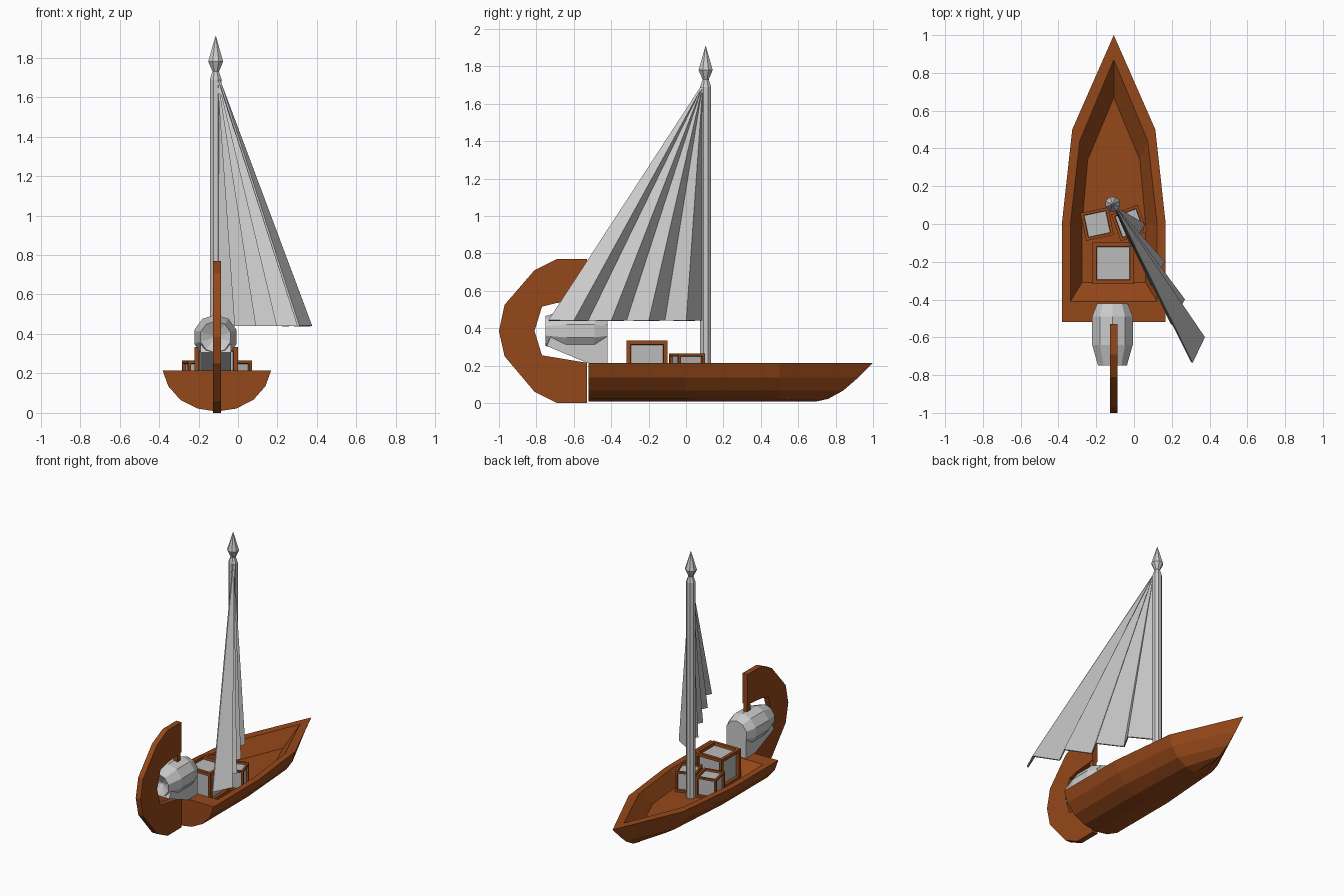
import bpy, bmesh, math
from mathutils import Matrix, Vector

if "Cube" in bpy.data.objects:
    bpy.data.objects.remove(bpy.data.objects["Cube"])

CX = -0.107  # boat centre line


def material(name, rgb):
    m = bpy.data.materials.new(name)
    m.diffuse_color = (*rgb, 1)
    m.use_nodes = True
    m.node_tree.nodes["Principled BSDF"].inputs["Base Color"].default_value = m.diffuse_color
    return m


WOOD = material("wood", (0.30, 0.065, 0.01))
GREY = material("grey", (0.5, 0.5, 0.5))


def finish(name, bm, mats=()):
    bmesh.ops.remove_doubles(bm, verts=bm.verts, dist=1e-5)
    bmesh.ops.recalc_face_normals(bm, faces=bm.faces)
    me = bpy.data.meshes.new(name)
    bm.to_mesh(me)
    bm.free()
    for m in mats:
        me.materials.append(m)
    ob = bpy.data.objects.new(name, me)
    bpy.context.collection.objects.link(ob)
    return ob


def skin(name, loops, mats=()):
    """Join closed loops of points and cap both ends."""
    bm = bmesh.new()
    rings = [[bm.verts.new(p) for p in lp] for lp in loops]
    n = len(rings[0])
    for a, b in zip(rings, rings[1:]):
        for i in range(n):
            j = (i + 1) % n
            bm.faces.new((a[i], a[j], b[j], b[i]))
    bm.faces.new(rings[0])
    bm.faces.new(rings[-1])
    bmesh.ops.dissolve_degenerate(bm, dist=1e-5, edges=bm.edges)
    return finish(name, bm, mats)


def lathe(name, profile, sides, mat):
    """Rings of (radius, height) placed by a matrix."""
    t = [2 * math.pi * (i + 0.5) / sides for i in range(sides)]
    return skin(name, [[mat @ Vector((r * math.cos(a), r * math.sin(a), h)) for a in t]
                       for r, h in profile])


def plate(name, pts, x, width, mats=()):
    """Side outline (y, z) extruded across x."""
    return skin(name, [[(x + s * width / 2, y, z) for y, z in pts] for s in (-1, 1)], mats)


# Hull: outlines from keel to rim, then down into the hold
def outline(z, w, stern, mid, y1, w1, tip):
    half = [(w, stern), (w, mid), (w1, y1)]
    return [(CX - x, y, z) for x, y in half] + [(CX, tip, z)] + \
           [(CX + x, y, z) for x, y in reversed(half)]


levels = [(0.007, 0.001, 0.69), (0.022, 0.098, 0.76), (0.066, 0.185, 0.84),
          (0.135, 0.246, 0.92), (0.215, 0.275, 1.0)]
loops = [outline(z, w, -0.52, 0, 0.5, w * 0.8, tip) for z, w, tip in levels]
loops.append(outline(0.215, 0.23, -0.41, 0, 0.44, 0.18, 0.87))
loops.append(outline(0.115, 0.168, -0.31, 0, 0.34, 0.138, 0.67))
skin("hull", loops, [WOOD])

# Curved stern hook with a short post
hook = [(-0.53, 0), (-0.69, 0), (-0.81, 0.06), (-0.97, 0.25), (-1.0, 0.385), (-0.97, 0.525),
        (-0.81, 0.71), (-0.69, 0.77), (-0.53, 0.77), (-0.53, 0.55), (-0.69, 0.535),
        (-0.77, 0.515), (-0.81, 0.385), (-0.77, 0.255), (-0.53, 0.215)]
plate("stern_hook", hook, CX, 0.04, [WOOD])
plate("hook_post", [(-0.57, 0.46), (-0.53, 0.46), (-0.53, 0.56), (-0.57, 0.56)], CX, 0.03, [WOOD])

# Stern barrel on its wedge-shaped mount
barrel_at = Matrix.Translation((CX - 0.007, 0, 0.385)) @ Matrix.Rotation(math.pi / 2, 4, 'X')
lathe("stern_barrel", [(0.085, 0.42), (0.113, 0.49), (0.113, 0.64), (0.08, 0.75), (0.003, 0.71)],
      10, barrel_at)
plate("barrel_mount", [(-0.42, 0.215), (-0.53, 0.215), (-0.745, 0.305), (-0.72, 0.36),
                       (-0.42, 0.42)], CX - 0.005, 0.155)

# Mast with pointed finial
lathe("mast", [(0.032, 0.115), (0.032, 1.69), (0.018, 1.73), (0.041, 1.78), (0.001, 1.91)],
      8, Matrix.Translation((CX - 0.006, 0.105, 0)))

# Pleated sail fanning down from the mast head
foot = [(-0.1, 0.085)]
for i in range(4):
    foot.append((0.052 + 0.106 * i, 0.0 - 0.2 * i))
    foot.append((-0.012 + 0.106 * i, -0.115 - 0.206 * i))
bm = bmesh.new()
apex = Vector((-0.1, 0.088, 1.70))
low = [bm.verts.new((x, y, 0.44)) for x, y in foot]
high = [bm.verts.new(apex.lerp(v.co, 0.012)) for v in low]
for i in range(len(low) - 1):
    bm.faces.new((low[i], low[i + 1], high[i + 1], high[i]))
sail = finish("sail", bm)
mod = sail.modifiers.new("thickness", 'SOLIDIFY')
mod.thickness = 0.012
mod.offset = 0


# Framed crates with sunken grey panels
def crate(name, x, y, size, turn):
    bm = bmesh.new()
    m = Matrix.Translation((x, y, 0.115 + size / 2)) @ Matrix.Rotation(math.radians(turn), 4, 'Z')
    bmesh.ops.create_cube(bm, size=size, matrix=m)
    panels = list(bm.faces)
    bmesh.ops.inset_individual(bm, faces=panels, thickness=size * 0.14)
    bmesh.ops.inset_individual(bm, faces=panels, thickness=size * 0.02, depth=-size * 0.09)
    for f in panels:
        f.material_index = 1
    finish(name, bm, [WOOD, GREY])


crate("large_crate", -0.11, -0.208, 0.22, 0)
crate("small_crate_left", -0.195, 0.0, 0.15, 12)
crate("small_crate_right", -0.025, 0.005, 0.15, 20)
